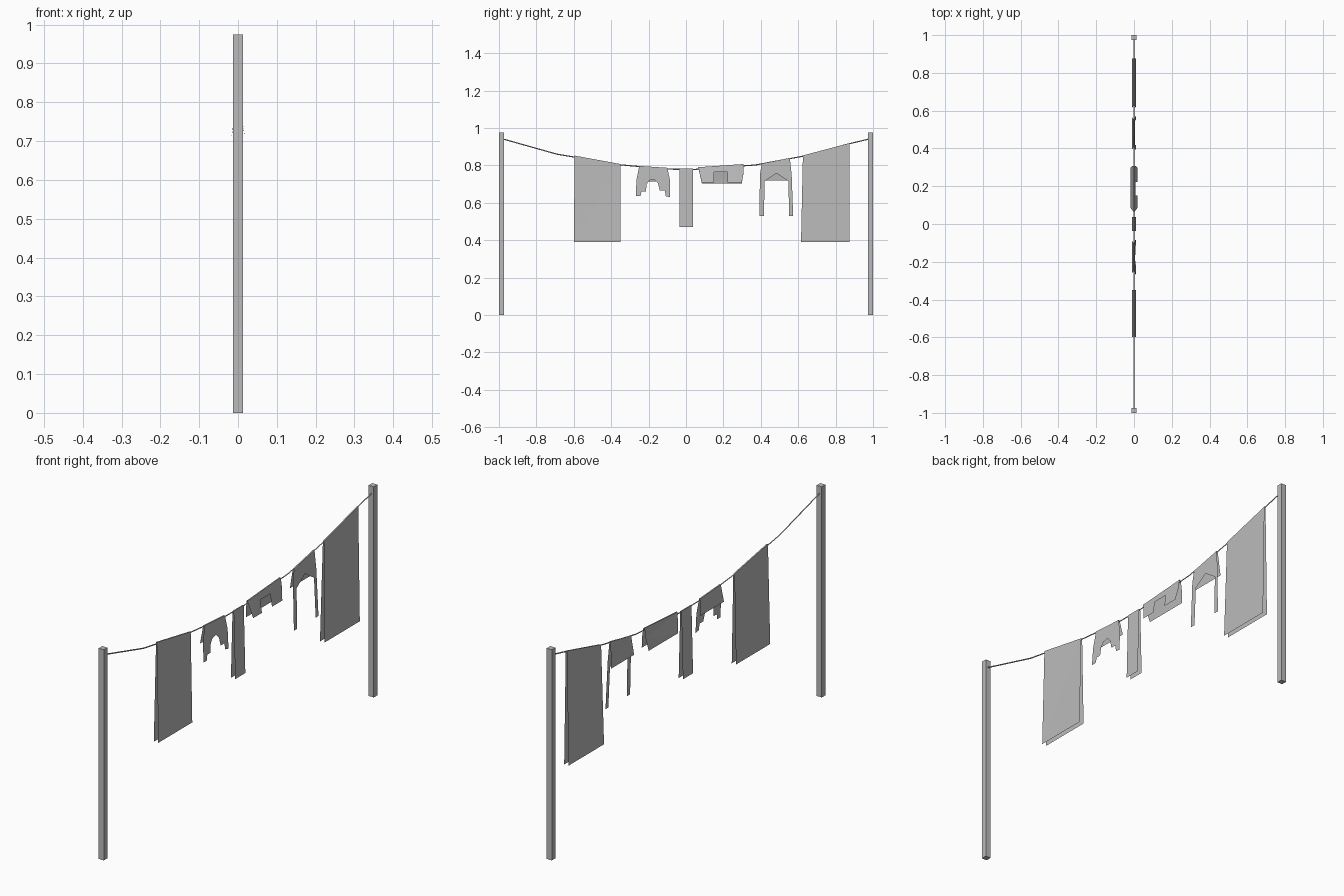
import bpy
import bmesh
from mathutils import Vector

if "Cube" in bpy.data.objects:
    bpy.data.objects.remove(bpy.data.objects["Cube"])

grey = bpy.data.materials.new("plain_grey")
grey.use_nodes = True
grey.diffuse_color = (0.5, 0.5, 0.5, 1)
grey.node_tree.nodes["Principled BSDF"].inputs["Base Color"].default_value = (0.5, 0.5, 0.5, 1)


def link(name, data):
    obj = bpy.data.objects.new(name, data)
    data.materials.append(grey)
    bpy.context.collection.objects.link(obj)
    return obj


def post(name, y):
    bm = bmesh.new()
    bmesh.ops.create_cube(bm, size=1)
    for v in bm.verts:
        v.co = Vector((v.co.x * 0.026, y + v.co.y * 0.026, (v.co.z + 0.5) * 0.975))
    mesh = bpy.data.meshes.new(name)
    bm.to_mesh(mesh)
    bm.free()
    link(name, mesh)


def cloth(name, top, near, far, spread):
    """Cloth folded over the line: top holds the two fold ends, near and far
    the remaining (y, z) outline of the +x and -x sheets."""
    bm = bmesh.new()
    (y0, z0), (y1, z1) = top
    folds = []
    for side, rest in ((1, near), (-1, far)):
        outline = top + rest
        low = min(z for y, z in outline)
        verts = []
        for y, z in outline:
            fold_z = z0 + (z1 - z0) * (y - y0) / (y1 - y0)
            x = 0.003 + spread * max(0, fold_z - z) / (fold_z - low)
            verts.append(bm.verts.new((side * x, y, z)))
        face = bm.faces.new(verts)
        face.normal_update()
        if face.normal.x * side < 0:
            face.normal_flip()
        folds.append(verts[:2])
    # narrow strip over the line
    strip = bm.faces.new((folds[0][0], folds[0][1], folds[1][1], folds[1][0]))
    strip.normal_update()
    if strip.normal.z < 0:
        strip.normal_flip()
    bmesh.ops.triangulate(bm, faces=bm.faces[:])
    mesh = bpy.data.meshes.new(name)
    bm.to_mesh(mesh)
    bm.free()
    link(name, mesh)


# Posts at both ends
post("front_post", -0.987)
post("back_post", 0.987)

# Sagging line
curve = bpy.data.curves.new("washing_line", "CURVE")
curve.dimensions = "3D"
curve.bevel_depth = 0.003
curve.bevel_resolution = 0
path = [(-0.975, 0.94), (-0.69, 0.86), (-0.35, 0.803), (-0.1, 0.78), (0.04, 0.778),
        (0.37, 0.802), (0.62, 0.848), (0.87, 0.915), (0.975, 0.94)]
spline = curve.splines.new("POLY")
spline.points.add(len(path) - 1)
for point, (y, z) in zip(spline.points, path):
    point.co = (0, y, z, 1)
link("washing_line", curve)

# Large sheets
side = [(-0.35, 0.39), (-0.6, 0.39)]
cloth("front_sheet", [(-0.595, 0.852), (-0.35, 0.807)], side, side, 0.008)
side = [(0.875, 0.39), (0.615, 0.39)]
cloth("back_sheet", [(0.625, 0.853), (0.875, 0.919)], side, side, 0.008)

# Shirt: the near sheet has sleeves and a scooped hem, the far one is short
cloth("shirt", [(-0.25, 0.797), (-0.1, 0.787)],
      [(-0.085, 0.72), (-0.085, 0.63), (-0.108, 0.635), (-0.113, 0.665), (-0.14, 0.665),
       (-0.15, 0.705), (-0.17, 0.725), (-0.195, 0.72), (-0.21, 0.7), (-0.215, 0.66),
       (-0.238, 0.66), (-0.243, 0.635), (-0.268, 0.635), (-0.265, 0.72)],
      [(-0.088, 0.715), (-0.262, 0.715)], 0.008)

# Narrow towel
side = [(0.038, 0.47), (-0.036, 0.47)]
cloth("towel", [(-0.036, 0.782), (0.038, 0.782)], side, side, 0.008)

# Shorts: notch between the legs on the near sheet only
cloth("shorts", [(0.065, 0.79), (0.308, 0.807)],
      [(0.308, 0.76), (0.298, 0.708), (0.223, 0.708), (0.223, 0.765), (0.15, 0.765),
       (0.15, 0.708), (0.085, 0.708)],
      [(0.308, 0.76), (0.298, 0.703), (0.085, 0.703)], 0.015)

# Trousers: long legs on the near sheet, short panel on the far one
cloth("trousers", [(0.405, 0.808), (0.555, 0.84)],
      [(0.565, 0.75), (0.573, 0.53), (0.552, 0.53), (0.547, 0.715), (0.484, 0.758),
       (0.42, 0.715), (0.417, 0.53), (0.393, 0.53), (0.395, 0.75)],
      [(0.565, 0.72), (0.395, 0.72)], 0.008)
